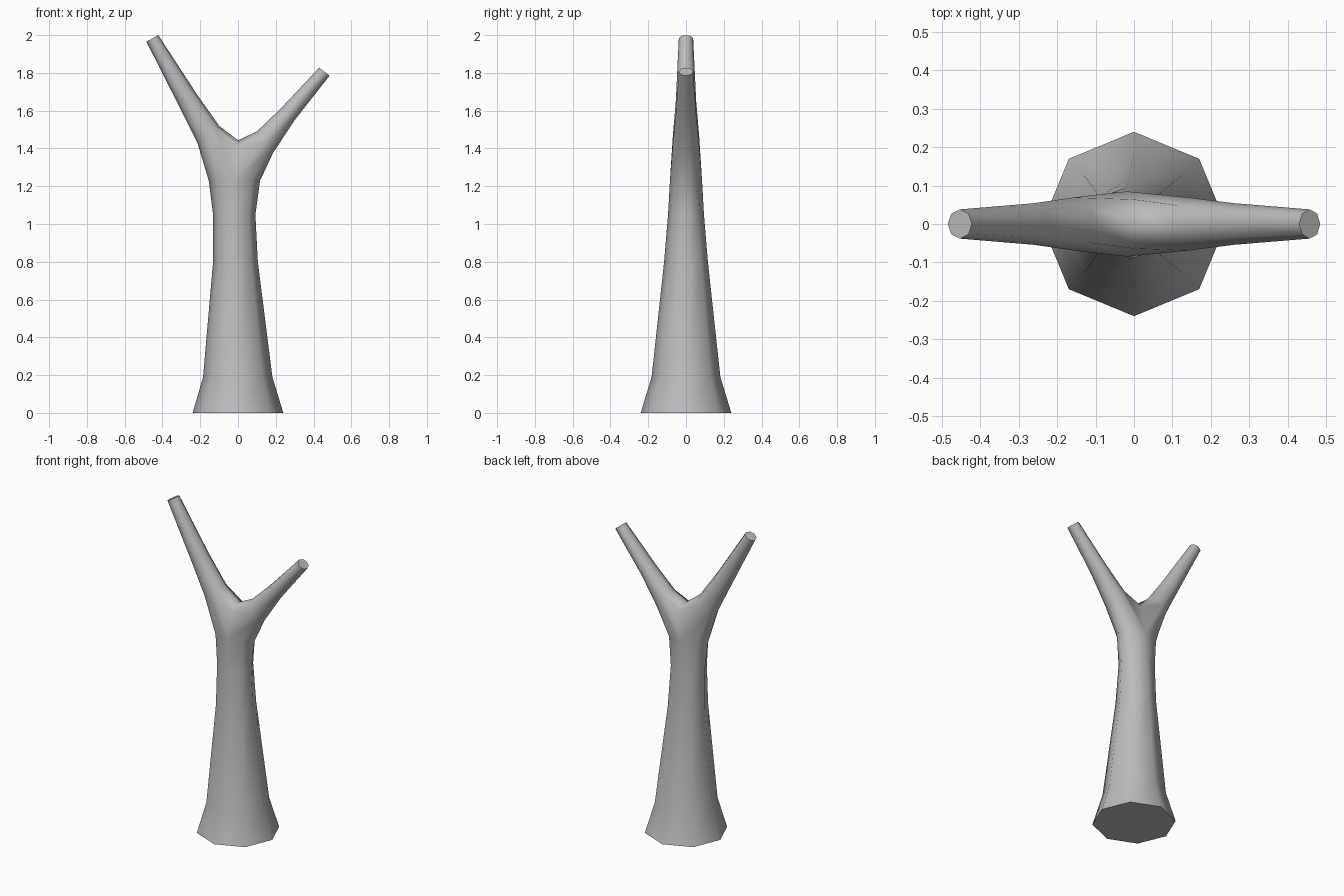
import bpy, bmesh, math
from mathutils import Vector

if "Cube" in bpy.data.objects:
    bpy.data.objects.remove(bpy.data.objects["Cube"])

SIDES = 8
bm = bmesh.new()


def ring(low_x, high_x, half_y):
    """Eight-sided loop spanning two (x, z) points, with its own depth."""
    a, b = (Vector((p[0], 0, p[1])) for p in (low_x, high_x))
    loop = []
    for k in range(SIDES):
        t = math.tau * k / SIDES
        co = (a + b) / 2 + (b - a) / 2 * math.cos(t)
        co.y = half_y * math.sin(t)
        loop.append(bm.verts.new(co))
    return loop


def loft(loops):
    for lower, upper in zip(loops, loops[1:]):
        for k in range(SIDES):
            j = (k + 1) % SIDES
            bm.faces.new((lower[k], lower[j], upper[j], upper[k]))


# Trunk: height, left edge, right edge, half depth
trunk_sections = [
    (0.0, -0.24, 0.24, 0.24),
    (0.19, -0.185, 0.182, 0.182),
    (0.80, -0.132, 0.105, 0.116),
    (1.05, -0.132, 0.092, 0.095),
    (1.23, -0.155, 0.117, 0.085),
]
trunk = [ring((lo, z), (hi, z), d) for z, lo, hi, d in trunk_sections]
loft(trunk)
bm.faces.new(list(reversed(trunk[0])))
top = trunk[-1]

# Saddle between the two branches
back, middle, front = (bm.verts.new(p) for p in
                       ((0, 0.064, 1.41), (0, 0, 1.443), (0, -0.064, 1.41)))

# Branches: each starts from half the trunk plus the saddle
right_base = [middle, back] + top[2:7] + [front]
left_base = top[0:3] + [back, middle, front] + top[6:8]
right_branch = [
    ((-0.215, 1.43), (-0.10, 1.52), 0.069),
    ((-0.305, 1.61), (-0.22, 1.69), 0.054),
    ((-0.485, 1.965), (-0.422, 2.0), 0.038),
]
left_branch = [
    ((0.10, 1.49), (0.185, 1.375), 0.069),
    ((0.225, 1.61), (0.30, 1.55), 0.054),
    ((0.43, 1.828), (0.485, 1.785), 0.038),
]
for base, sections in ((right_base, right_branch), (left_base, left_branch)):
    loops = [base] + [ring(*s) for s in sections]
    loft(loops)
    bm.faces.new(loops[-1])

bmesh.ops.recalc_face_normals(bm, faces=bm.faces[:])
mesh = bpy.data.meshes.new("forked_trunk")
bm.to_mesh(mesh)
bm.free()

# Plain grey material
grey = bpy.data.materials.new("plain_grey")
grey.use_nodes = True
colour = (0.5, 0.5, 0.5, 1)
grey.diffuse_color = colour
grey.node_tree.nodes["Principled BSDF"].inputs["Base Color"].default_value = colour
mesh.materials.append(grey)

trunk_object = bpy.data.objects.new("forked_trunk", mesh)
bpy.context.collection.objects.link(trunk_object)
bpy.context.view_layer.objects.active = trunk_object
trunk_object.select_set(True)
bpy.ops.object.shade_smooth_by_angle(angle=math.radians(60))
